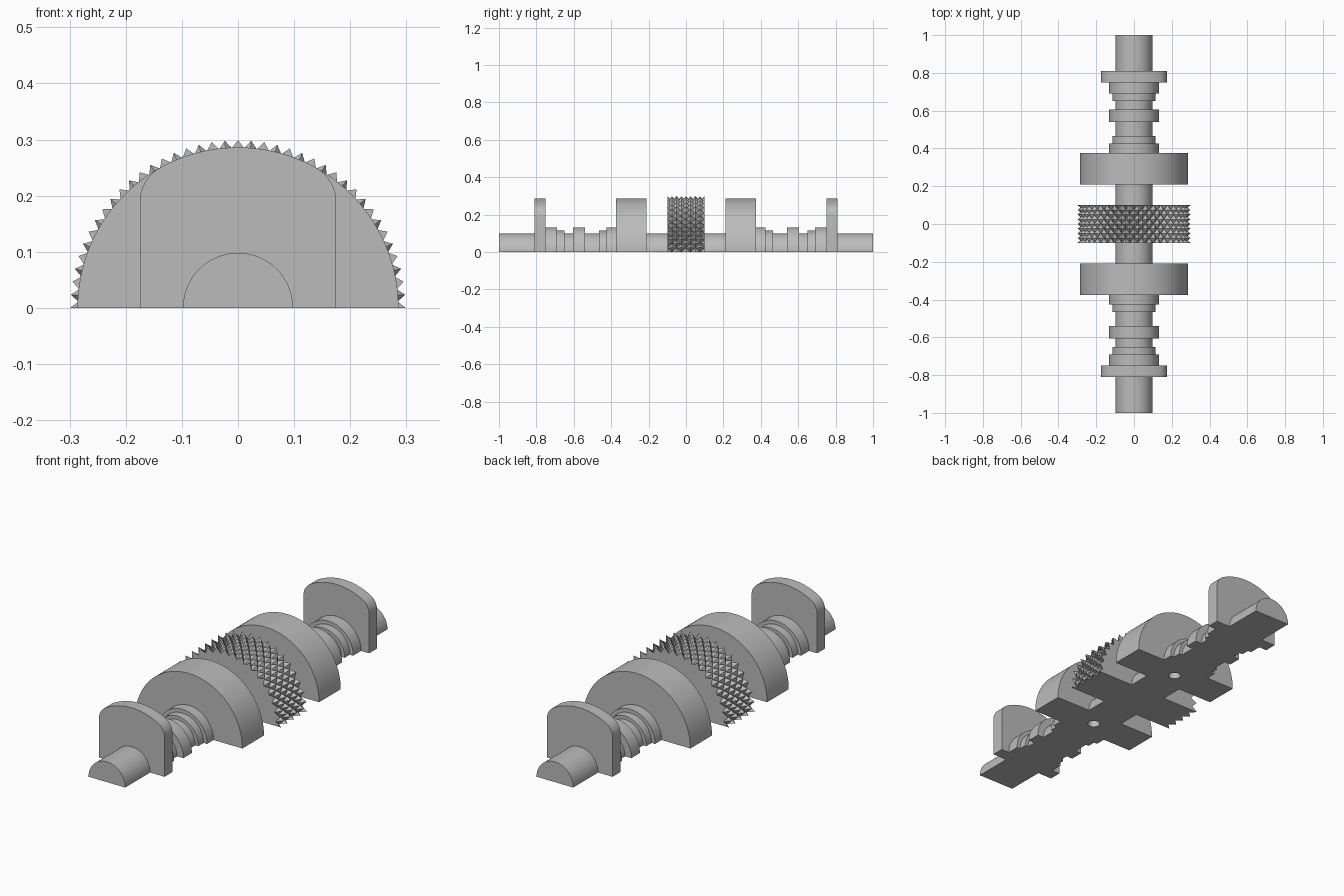
import bpy
import bmesh
from math import sin, cos, pi, radians, atan2, sqrt

if "Cube" in bpy.data.objects:
    bpy.data.objects.remove(bpy.data.objects["Cube"], do_unlink=True)

grey = bpy.data.materials.new("plain grey")
grey.use_nodes = True
COLOUR = (0.5, 0.5, 0.5, 1)
grey.diffuse_color = COLOUR
grey.node_tree.nodes["Principled BSDF"].inputs["Base Color"].default_value = COLOUR

DISC_R = 0.286
SHAFT_R = 0.098


def finish(name, bm, smooth=True):
    """Turn a bmesh into a named grey object."""
    bmesh.ops.recalc_face_normals(bm, faces=bm.faces)
    mesh = bpy.data.meshes.new(name)
    bm.to_mesh(mesh)
    bm.free()
    mesh.materials.append(grey)
    obj = bpy.data.objects.new(name, mesh)
    bpy.context.collection.objects.link(obj)
    bpy.ops.object.select_all(action="DESELECT")
    obj.select_set(True)
    bpy.context.view_layer.objects.active = obj
    if smooth:
        bpy.ops.object.shade_smooth_by_angle(angle=radians(30))
    return obj


def arc(cx, cz, r, start, end, n):
    return [(cx + r * cos(start + (end - start) * i / n),
             cz + r * sin(start + (end - start) * i / n)) for i in range(n + 1)]


def extrude(name, outline, y0, y1):
    """Extrude an (x, z) outline along y."""
    bm = bmesh.new()
    face = bm.faces.new([bm.verts.new((x, y0, z)) for x, z in outline])
    new = bmesh.ops.extrude_face_region(bm, geom=[face])["geom"]
    verts = [v for v in new if isinstance(v, bmesh.types.BMVert)]
    bmesh.ops.translate(bm, verts=verts, vec=(0, y1 - y0, 0))
    return finish(name, bm)


def half_cylinder(name, r, y0, y1):
    return extrude(name, arc(0, 0, r, 0, pi, 64), y0, y1)


def drill(obj, y, radius, depth):
    """Sink a round blind hole into the flat underside."""
    bpy.ops.mesh.primitive_cylinder_add(vertices=32, radius=radius,
                                        depth=2 * depth, location=(0, y, 0))
    cutter = bpy.context.object
    cutter.hide_render = True
    cutter.data.materials.append(grey)
    mod = obj.modifiers.new("pin hole", "BOOLEAN")
    mod.operation = "DIFFERENCE"
    mod.solver = "EXACT"
    mod.object = cutter
    bpy.ops.object.select_all(action="DESELECT")
    obj.select_set(True)
    bpy.context.view_layer.objects.active = obj
    bpy.ops.object.modifier_apply(modifier=mod.name)
    bpy.data.objects.remove(cutter, do_unlink=True)


def flange_outline():
    """Straight sides blended by fillets into the disc radius."""
    half_w, fillet = 0.175, 0.07
    cx = half_w - fillet
    cz = sqrt((DISC_R - fillet) ** 2 - cx ** 2)
    a = atan2(cz, cx)
    right = [(half_w, 0)] + arc(cx, cz, fillet, 0, a, 10)
    crown = arc(0, 0, DISC_R, a, pi - a, 24)[1:-1]
    left = [(-x, z) for x, z in reversed(right)]
    return right + crown + left


def knurled_wheel(half_width, r_low, r_high, cols, rows):
    """Half wheel covered in staggered diamond pyramids."""
    bm = bmesh.new()
    grid = []
    for j in range(rows + 1):
        y = -half_width + 2 * half_width * j / rows
        ring = []
        for i in range(cols + 1):
            r = r_high if (i + j) % 2 == 0 else r_low
            a = pi * i / cols
            ring.append(bm.verts.new((r * cos(a), y, r * sin(a))))
        grid.append(ring)
    for j in range(rows):
        for i in range(cols):
            a, b = grid[j][i], grid[j][i + 1]
            c, d = grid[j + 1][i + 1], grid[j + 1][i]
            # split each cell along its valley
            if (i + j) % 2 == 0:
                tris = ((a, b, d), (b, c, d))
            else:
                tris = ((a, b, c), (a, c, d))
            for t in tris:
                bm.faces.new(t)
    # end walls and flat underside
    hubs = []
    for ring in (grid[0], grid[-1]):
        hub = bm.verts.new((0, ring[0].co.y, 0))
        hubs.append(hub)
        for p, q in zip(ring, ring[1:]):
            bm.faces.new((hub, p, q))
    for side in (0, -1):
        bm.faces.new([hubs[0]] + [ring[side] for ring in grid] + [hubs[1]])
    return finish("knurled_wheel", bm, smooth=False)


knurled_wheel(0.1, 0.272, 0.299, 40, 8)

# Stepped sections from the wheel outward: name, radius, start, end
SECTIONS = [
    ("inner_shaft", SHAFT_R, 0.1, 0.21),
    ("large_disc", DISC_R, 0.21, 0.375),
    ("disc_collar", 0.132, 0.375, 0.425),
    ("disc_step", 0.114, 0.425, 0.465),
    ("middle_neck", SHAFT_R, 0.465, 0.54),
    ("middle_ring", 0.132, 0.54, 0.605),
    ("outer_neck", SHAFT_R, 0.605, 0.65),
    ("flange_step", 0.114, 0.65, 0.69),
    ("flange_collar", 0.132, 0.69, 0.75),
    ("end_shaft", SHAFT_R, 0.81, 1.0),
]

for side, label in ((-1, "front"), (1, "back")):
    for name, r, y0, y1 in SECTIONS:
        part = half_cylinder(f"{label}_{name}", r, side * y0, side * y1)
        if name == "large_disc":
            drill(part, side * (y0 + y1) / 2, 0.028, 0.1)
    extrude(f"{label}_flange", flange_outline(), side * 0.75, side * 0.81)
